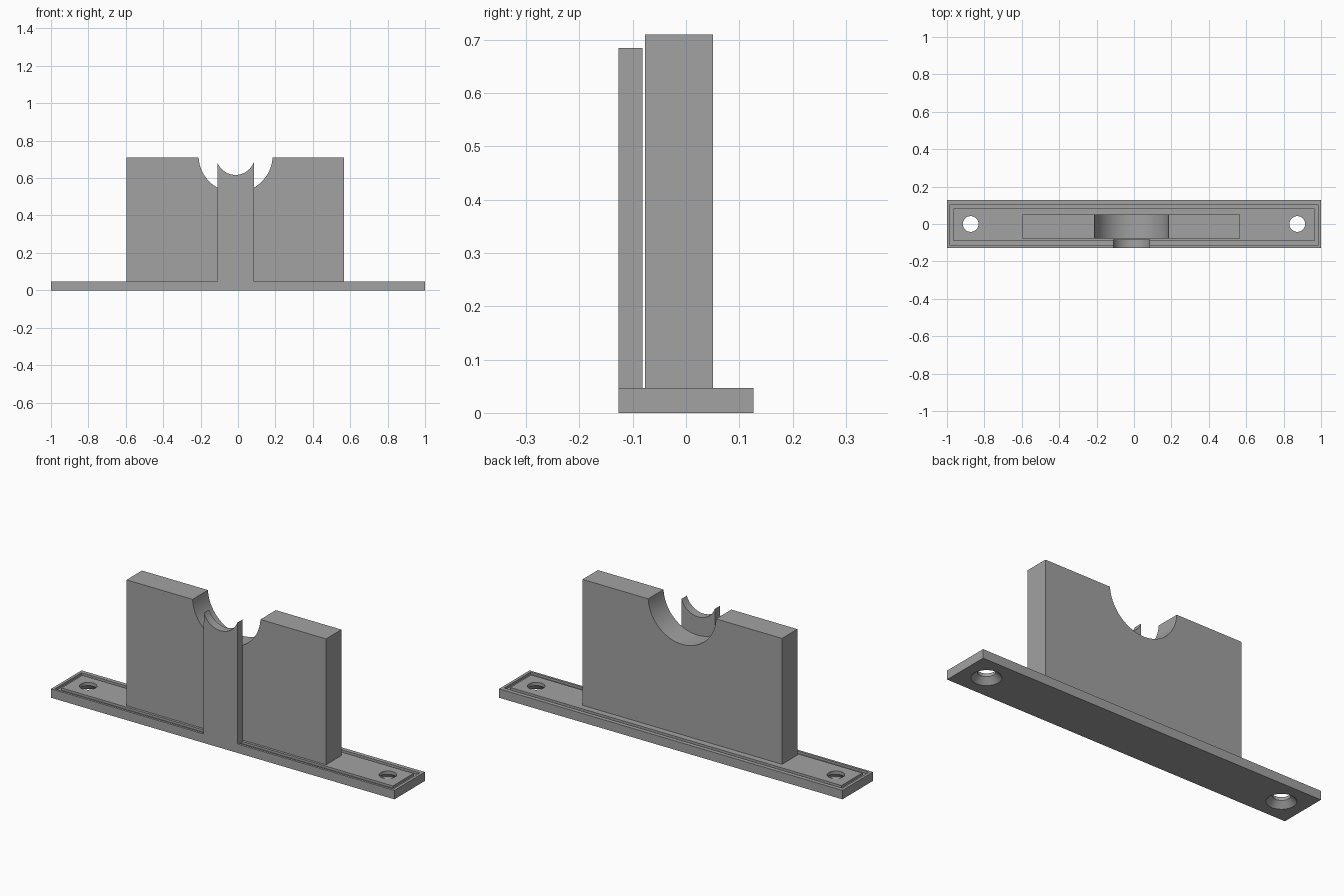
import bpy, bmesh, math

old = bpy.data.objects.get("Cube")
if old:
    bpy.data.objects.remove(old, do_unlink=True)

grey = bpy.data.materials.new("plain grey")
grey.use_nodes = True
colour = (0.36, 0.36, 0.36, 1)
grey.diffuse_color = colour
grey.node_tree.nodes["Principled BSDF"].inputs["Base Color"].default_value = colour

BASE_TOP = 0.047
GROOVE_FLOOR = 0.035
CX, CZ = -0.013, 0.721      # shared axis of both cradle arcs


def finish(name, bm):
    bmesh.ops.recalc_face_normals(bm, faces=bm.faces)
    mesh = bpy.data.meshes.new(name)
    bm.to_mesh(mesh)
    bm.free()
    mesh.materials.append(grey)
    ob = bpy.data.objects.new(name, mesh)
    bpy.context.collection.objects.link(ob)
    return ob


def bridge(bm, loops, closed=False):
    """Skin a list of vertex loops, either capped or closed into a ring."""
    rings = [[bm.verts.new(p) for p in loop] for loop in loops]
    n = len(rings[0])
    pairs = list(zip(rings, rings[1:]))
    if closed:
        pairs.append((rings[-1], rings[0]))
    else:
        bm.faces.new(rings[0])
        bm.faces.new(rings[-1])
    for a, b in pairs:
        for i in range(n):
            j = (i + 1) % n
            bm.faces.new((a[i], a[j], b[j], b[i]))


def rect(x, y0, y1, z):
    return [(-x, y0, z), (x, y0, z), (x, y1, z), (-x, y1, z)]


def circle(x, r, z, n=48):
    return [(x + r * math.cos(math.tau * i / n), r * math.sin(math.tau * i / n), z)
            for i in range(n)]


def solid(name, loops, closed=False):
    bm = bmesh.new()
    bridge(bm, loops, closed)
    return finish(name, bm)


def cut(target, cutter):
    cutter.hide_render = True
    mod = target.modifiers.new("cut", 'BOOLEAN')
    mod.operation = 'DIFFERENCE'
    mod.solver = 'EXACT'
    mod.object = cutter
    bpy.context.view_layer.objects.active = target
    bpy.ops.object.modifier_apply(modifier=mod.name)
    bpy.data.objects.remove(cutter, do_unlink=True)


def cradle(name, x0, x1, y0, y1, z0, z1, r, n=40):
    """Upright plate whose top edge is scooped by an arc."""
    dx = min(math.sqrt(r * r - (CZ - z1) ** 2), CX - x0, x1 - CX)
    a = math.acos(dx / r)
    arc = [(CX + r * math.cos(t), CZ - r * math.sin(t))
           for t in (a + (math.pi - 2 * a) * i / n for i in range(n + 1))]
    outline = [(x0, z0), (x1, z0)]
    if x1 - CX > dx + 0.01:
        outline.append((x1, z1))
    outline += arc
    if CX - x0 > dx + 0.01:
        outline.append((x0, z1))
    return solid(name, [[(x, y, z) for x, z in outline] for y in (y0, y1)])


# Base plate with a rectangular groove round its top
base = solid("base_plate", [rect(1, -0.127, 0.127, z) for z in (0, BASE_TOP)])
outer, inner = (0.985, -0.115, 0.105), (0.965, -0.09, 0.084)
cut(base, solid("groove_cutter", [
    rect(*outer, 0.06), rect(*outer, GROOVE_FLOOR),
    rect(*inner, GROOVE_FLOOR), rect(*inner, 0.06)], closed=True))

# Screw holes, countersunk from below
for x in (-0.873, 0.873):
    cut(base, solid("hole_cutter", [
        circle(x, 0.075, -0.005), circle(x, 0.042, 0.03), circle(x, 0.042, 0.06)]))

# Wide rear block and narrow front post
block = cradle("main_block", -0.595, 0.567, -0.077, 0.051, BASE_TOP - 0.005, 0.71, 0.198)
post = cradle("front_post", -0.111, 0.085, -0.127, -0.082, GROOVE_FLOOR, 0.685, 0.104)

# Smooth the curved walls, keep the edges sharp
bpy.ops.object.select_all(action='DESELECT')
for ob in (base, block, post):
    ob.select_set(True)
bpy.context.view_layer.objects.active = base
bpy.ops.object.shade_smooth_by_angle(angle=math.radians(25))
